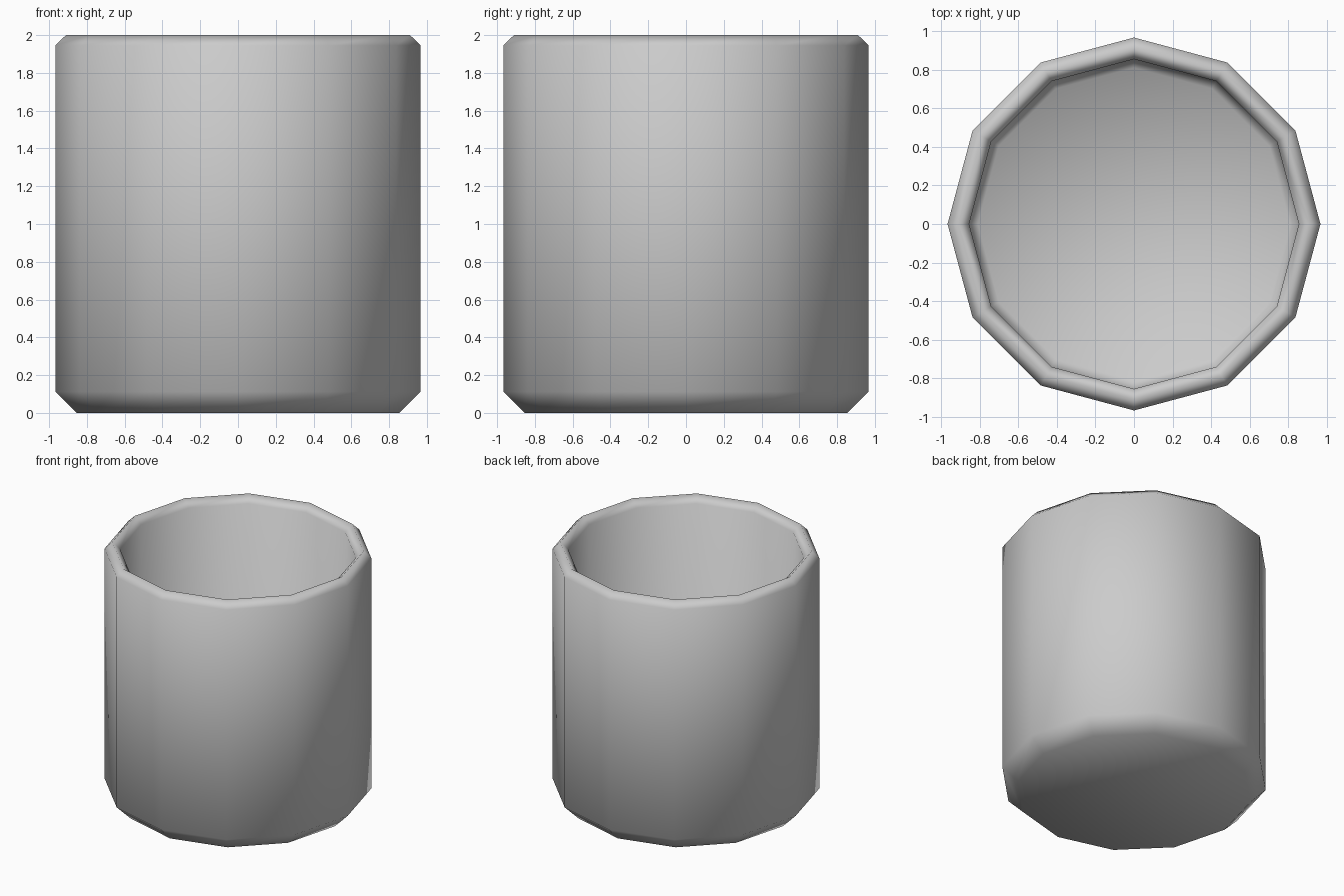
import bpy, bmesh, math

if "Cube" in bpy.data.objects:
    bpy.data.objects.remove(bpy.data.objects["Cube"])

SIDES = 12
# Half cross-section (radius, height): outer base, wall, rim, inner wall, floor
PROFILE = [(0.855, 0.0), (0.967, 0.112), (0.967, 1.945), (0.911, 2.0),
           (0.855, 1.945), (0.855, 0.16), (0.81, 0.112)]

bm = bmesh.new()
rings = [[bm.verts.new((r * math.cos(2 * math.pi * i / SIDES),
                        r * math.sin(2 * math.pi * i / SIDES), z))
          for i in range(SIDES)] for r, z in PROFILE]

# Walls
for low, high in zip(rings, rings[1:]):
    for i in range(SIDES):
        j = (i + 1) % SIDES
        bm.faces.new((low[i], low[j], high[j], high[i]))

# Underside and inner floor
bm.faces.new(rings[0][::-1])
bm.faces.new(rings[-1])
bmesh.ops.recalc_face_normals(bm, faces=bm.faces[:])

# The whole cup is smooth shaded
for f in bm.faces:
    f.smooth = True

mesh = bpy.data.meshes.new("cup")
bm.to_mesh(mesh)
bm.free()
cup = bpy.data.objects.new("cup", mesh)
bpy.context.collection.objects.link(cup)
